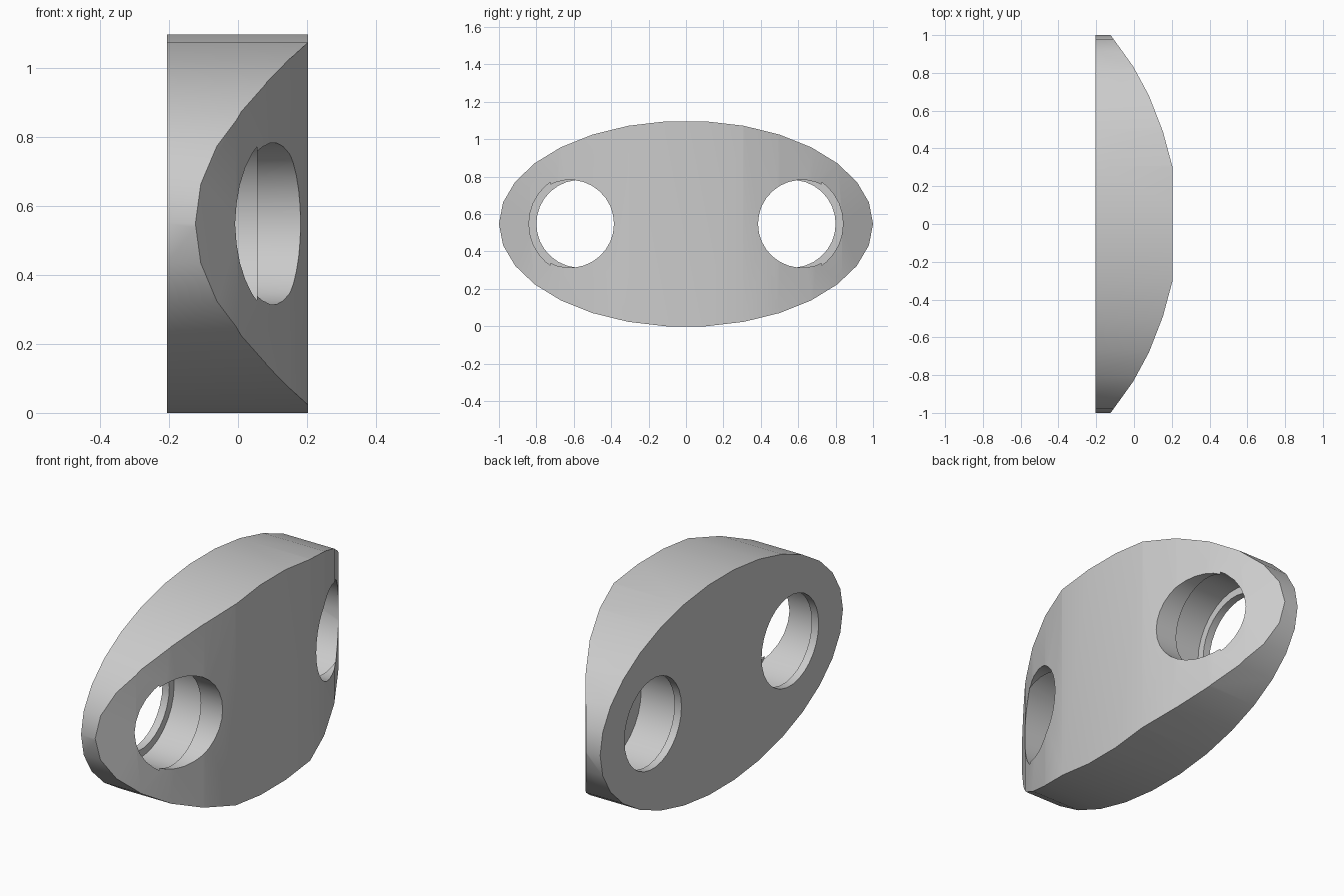
import bpy, bmesh
from math import cos, sin, tau, radians

cube = bpy.data.objects.get("Cube")
if cube:
    bpy.data.objects.remove(cube, do_unlink=True)

MID_Z = 0.548       # height of the long axis
BACK, FACE = -0.205, 0.203


def prism(name, base, direction):
    """Closed solid made by extruding a flat outline along a direction."""
    bm = bmesh.new()
    face = bm.faces.new([bm.verts.new(p) for p in base])
    top = bmesh.ops.extrude_face_region(bm, geom=[face])["geom"]
    verts = [v for v in top if isinstance(v, bmesh.types.BMVert)]
    bmesh.ops.translate(bm, verts=verts, vec=direction)
    bmesh.ops.recalc_face_normals(bm, faces=bm.faces[:])
    mesh = bpy.data.meshes.new(name)
    bm.to_mesh(mesh)
    bm.free()
    obj = bpy.data.objects.new(name, mesh)
    bpy.context.collection.objects.link(obj)
    return obj


def oval(name, x0, x1, y, ry, rz, sides=30):
    """Elliptical disc whose axis runs along x."""
    ring = [(x0, y + ry * cos(tau * i / sides), MID_Z + rz * sin(tau * i / sides))
            for i in range(sides)]
    return prism(name, ring, (x1 - x0, 0, 0))


def combine(target, cutter, operation):
    mod = target.modifiers.new(operation.title(), "BOOLEAN")
    mod.operation, mod.solver, mod.object = operation, "EXACT", cutter
    bpy.ops.object.select_all(action="DESELECT")
    target.select_set(True)
    bpy.context.view_layer.objects.active = target
    bpy.ops.object.modifier_apply(modifier=mod.name)
    bpy.data.objects.remove(cutter, do_unlink=True)


# Oval block
body = oval("oval_plate", BACK, FACE, 0, 1, 0.551)

# Domed face: keep only what lies behind a curved profile
half = [(0.203, 0.30), (0.153, 0.49), (0.079, 0.68), (-0.005, 0.835),
        (-0.122, 0.998), (-0.15, 1.03)]
outline = half + [(-0.4, 1.03), (-0.4, -1.03)] + [(x, -y) for x, y in reversed(half)]
# the flat middle stays in front of the block's own face
outline = [(x + 0.02, y - (0.07 if y > 0 else -0.07)) if x == 0.203 else (x, y)
           for x, y in outline]
combine(body, prism("dome_profile", [(x, y, -0.2) for x, y in outline], (0, 0, 1.6)),
        "INTERSECT")

# Two stepped holes: rear lip, wide chamber, offset front opening
for side in (-1, 1):
    for x0, x1, y, r in ((-0.165, 0.055, 0.565, 0.275),
                         (-0.4, -0.1, 0.565, 0.235),
                         (0.035, 0.4, 0.62, 0.235)):
        combine(body, oval("hole_cutter", x0, x1, side * y, r, r), "DIFFERENCE")

# Plain grey finish
grey = bpy.data.materials.new("light_grey")
grey.use_nodes = True
colour = (0.6, 0.6, 0.6, 1)
grey.diffuse_color = colour
grey.node_tree.nodes["Principled BSDF"].inputs["Base Color"].default_value = colour
body.data.materials.clear()
body.data.materials.append(grey)
for poly in body.data.polygons:
    poly.material_index = 0

bpy.ops.object.select_all(action="DESELECT")
body.select_set(True)
bpy.context.view_layer.objects.active = body
bpy.ops.object.shade_smooth_by_angle(angle=radians(30))
